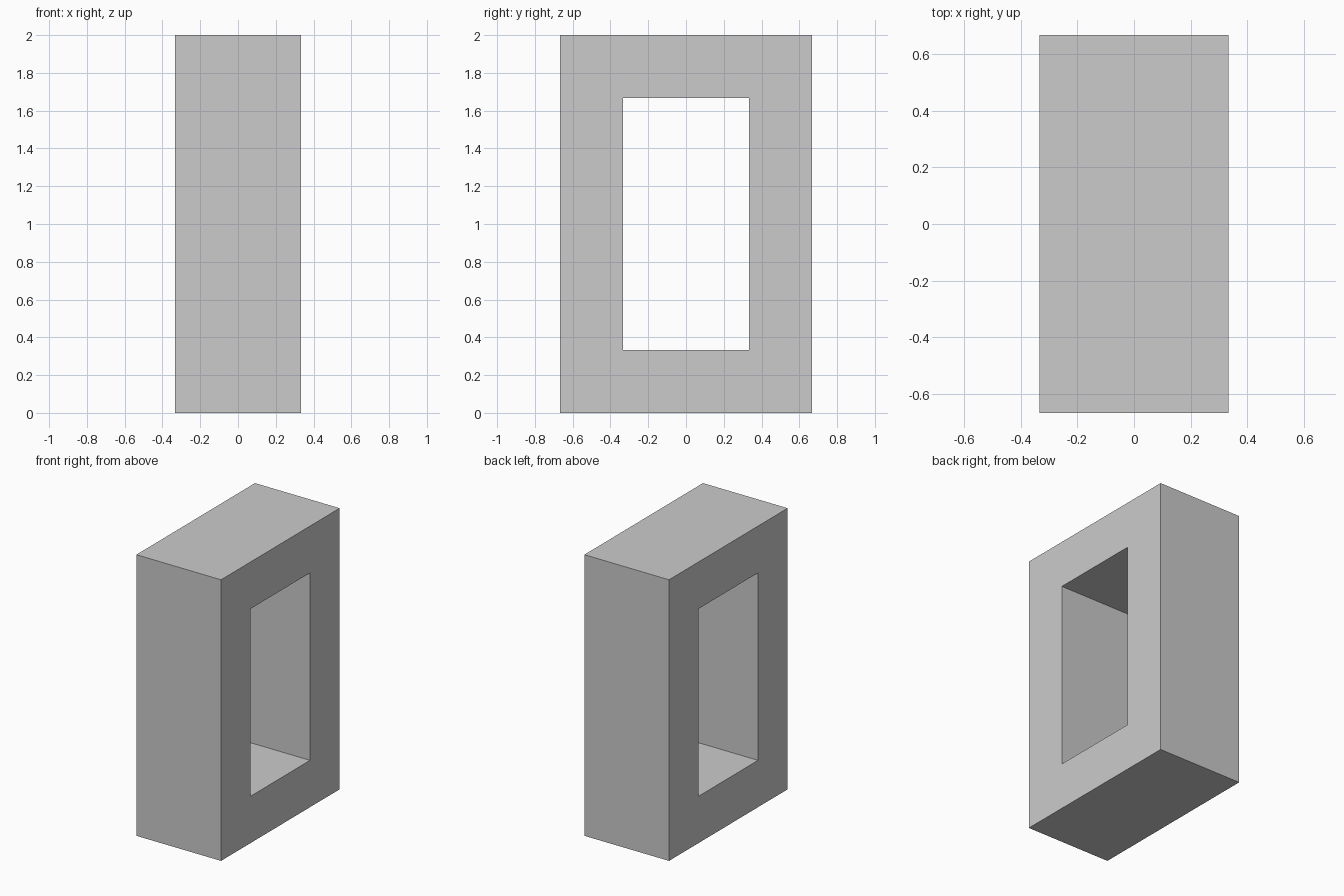
import bpy
import bmesh

if "Cube" in bpy.data.objects:
    bpy.data.objects.remove(bpy.data.objects["Cube"])

HALF_DEPTH = 1 / 3               # half thickness along x
OUTER = (2 / 3, 0.0, 2.0)        # half width in y, bottom z, top z
INNER = (1 / 3, 1 / 3, 5 / 3)


def rectangle(bm, x, half_y, z0, z1):
    """Four corner vertices of a rectangle facing x."""
    corners = ((-half_y, z0), (half_y, z0), (half_y, z1), (-half_y, z1))
    return [bm.verts.new((x, y, z)) for y, z in corners]


# Rectangular frame with a window passing through along x
bm = bmesh.new()
loops = [rectangle(bm, -HALF_DEPTH, *OUTER), rectangle(bm, HALF_DEPTH, *OUTER),
         rectangle(bm, HALF_DEPTH, *INNER), rectangle(bm, -HALF_DEPTH, *INNER)]

# Bridge outer wall, right face, window lining and left face in turn
for k in range(4):
    a, b = loops[k], loops[(k + 1) % 4]
    for i in range(4):
        j = (i + 1) % 4
        bm.faces.new((a[i], a[j], b[j], b[i]))
bmesh.ops.recalc_face_normals(bm, faces=bm.faces)

mesh = bpy.data.meshes.new("rectangular_frame")
bm.to_mesh(mesh)
bm.free()
frame = bpy.data.objects.new("rectangular_frame", mesh)
bpy.context.collection.objects.link(frame)
